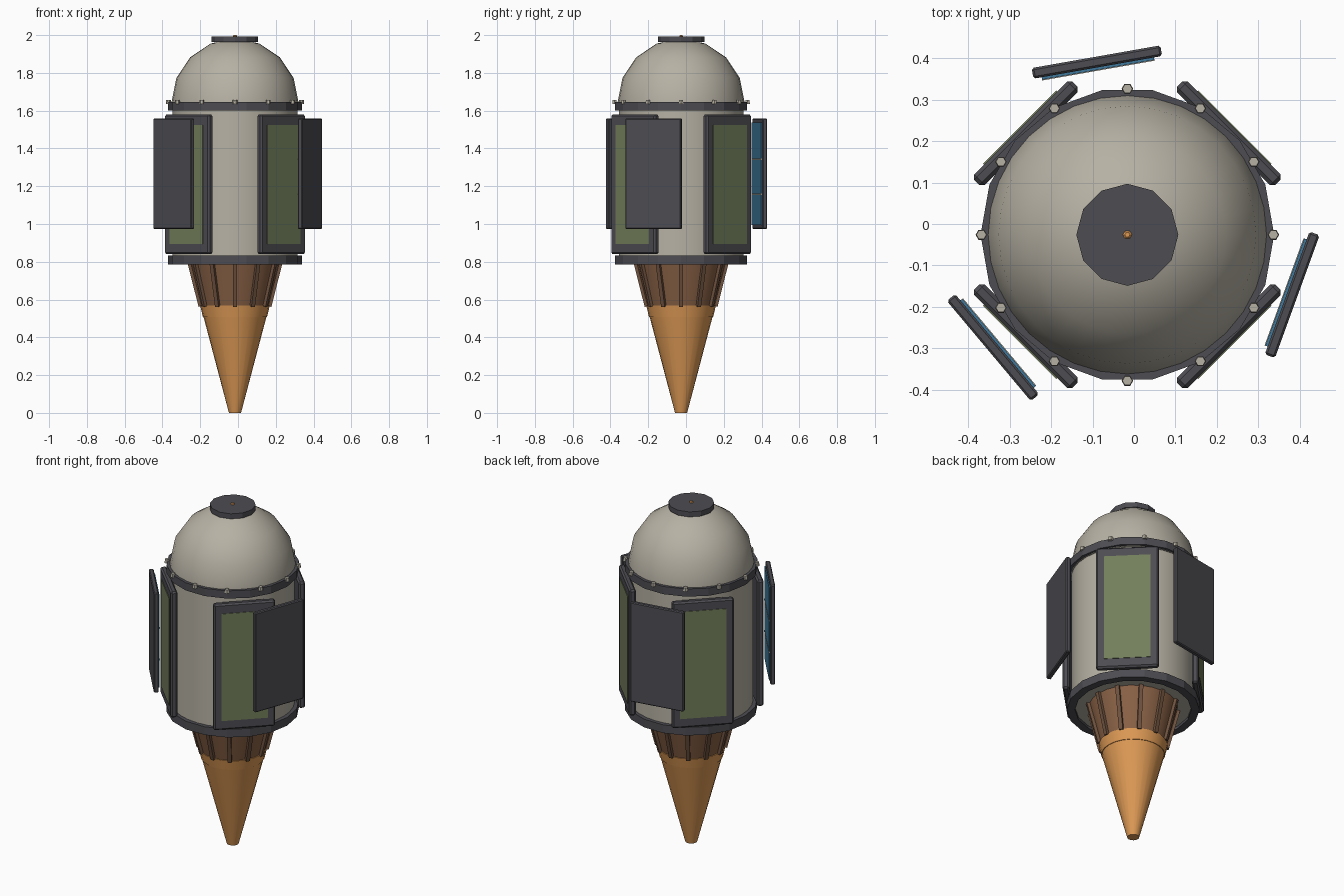
import bpy, bmesh, math
from mathutils import Matrix, Vector

if "Cube" in bpy.data.objects:
    bpy.data.objects.remove(bpy.data.objects["Cube"])

CX, CY = -0.016, -0.026   # main axis


def material(name, rgb):
    m = bpy.data.materials.new(name)
    m.diffuse_color = (*rgb, 1)
    m.use_nodes = True
    m.node_tree.nodes["Principled BSDF"].inputs["Base Color"].default_value = m.diffuse_color
    return m


BEIGE = material("warm grey", (0.47, 0.44, 0.37))
DARK = material("charcoal", (0.075, 0.073, 0.085))
GREEN = material("olive green", (0.17, 0.21, 0.105))
BLUE = material("cell blue", (0.05, 0.19, 0.33))
GOLD = material("orange gold", (0.72, 0.32, 0.09))
BROWN = material("brown", (0.25, 0.12, 0.06))
RIB = material("dark brown", (0.16, 0.085, 0.05))


def finish(name, bm, mat, smooth=None):
    bmesh.ops.recalc_face_normals(bm, faces=bm.faces)
    me = bpy.data.meshes.new(name)
    bm.to_mesh(me)
    bm.free()
    ob = bpy.data.objects.new(name, me)
    bpy.context.collection.objects.link(ob)
    me.materials.append(mat)
    if smooth:
        bpy.ops.object.select_all(action='DESELECT')
        ob.select_set(True)
        bpy.context.view_layer.objects.active = ob
        bpy.ops.object.shade_smooth_by_angle(angle=math.radians(smooth))
    return ob


def lathe(name, profile, sides, mat, smooth=None, closed=False):
    """Spin an (r, z) profile round the main axis; open profiles get end caps."""
    bm = bmesh.new()
    rings = []
    for r, z in profile:
        rings.append([bm.verts.new((CX + r * math.cos(2 * math.pi * i / sides),
                                    CY + r * math.sin(2 * math.pi * i / sides), z))
                      for i in range(sides)])
    pairs = list(zip(rings, rings[1:]))
    if closed:
        pairs.append((rings[-1], rings[0]))
    else:
        bm.faces.new(rings[0])
        bm.faces.new(rings[-1])
    for a, b in pairs:
        for i in range(sides):
            j = (i + 1) % sides
            bm.faces.new((a[i], a[j], b[j], b[i]))
    return finish(name, bm, mat, smooth)


def radial_box(name, angle, dist, z, size, mat, bevel=0, tilt=0):
    """Box of (depth, width, height) facing outward at an angle in degrees."""
    bm = bmesh.new()
    bmesh.ops.create_cube(bm, size=1, matrix=Matrix.Diagonal((*size, 1)))
    if bevel:
        bmesh.ops.bevel(bm, geom=bm.edges[:], offset=bevel, segments=1, affect='EDGES')
    bm.transform(Matrix.Translation((CX, CY, z)) @ Matrix.Rotation(math.radians(angle), 4, 'Z')
                 @ Matrix.Translation((dist, 0, 0)) @ Matrix.Rotation(tilt, 4, 'Y'))
    return finish(name, bm, mat)


# hull
lathe("body", [(0.33, 0.80), (0.33, 1.62)], 32, BEIGE, 30)
R = 0.336
dome = [(R * math.cos(a), 1.645 + R * math.sin(a))
        for a in (math.radians(22.5 * k) for k in range(4))]
lathe("dome", [(R, 1.60)] + dome + [(0.02, 1.98)], 32, BEIGE, 40)
lathe("top_cap", [(0.123, 1.963), (0.123, 1.993)], 12, DARK)
lathe("tip_light", [(0.011, 1.98), (0.011, 1.996), (0.006, 2.0)], 6, GOLD)

# rims round the hull ends
for name, z0, z1 in (("upper_rim", 1.602, 1.647), ("lower_rim", 0.785, 0.833)):
    lathe(name, [(0.31, z0), (0.354, z0), (0.354, z1), (0.31, z1)], 18, DARK, closed=True)

# rim bolts
for k in range(12):
    a = math.radians(30 * k)
    bm = bmesh.new()
    bmesh.ops.create_cone(bm, cap_ends=True, segments=6, radius1=0.014, radius2=0.012, depth=0.022,
                          matrix=Matrix.Translation((CX + 0.352 * math.cos(a),
                                                     CY + 0.352 * math.sin(a), 1.646))
                          @ Matrix.Rotation(math.pi / 6, 4, 'Z'))
    finish("rim_bolt", bm, BEIGE)

# ribbed skirt and lower cone
lathe("skirt", [(0.178, 0.565), (0.24, 0.81)], 24, BROWN, 30)
lean = math.atan2(0.062, 0.245)
for k in range(12):
    radial_box("skirt_rib", 30 * k, 0.214, 0.682, (0.018, 0.022, 0.245), RIB, tilt=lean)
lathe("cone", [(0.032, 0.0), (0.167, 0.51)], 24, GOLD, 30)
lathe("cone_collar", [(0.170, 0.508), (0.184, 0.568)], 24, GOLD, 30)

# framed green panels on the hull
for ang in (45, 135, 225, 315):
    radial_box("panel_frame", ang, 0.346, 1.21, (0.036, 0.335, 0.74), DARK, 0.009)
    radial_box("panel_inset", ang, 0.364, 1.21, (0.006, 0.25, 0.63), GREEN)

# detached outer plates with blue cells on the inner face
for ang in (100, 220, 340):
    radial_box("outer_plate", ang, 0.423, 1.266, (0.026, 0.315, 0.585), DARK, 0.005)
    radial_box("cell_sheet", ang, 0.408, 1.266, (0.008, 0.275, 0.545), BLUE)
    for s in (-1, 1):
        radial_box("cell_divider", ang, 0.406, 1.25 + s * 0.092, (0.008, 0.275, 0.008), BEIGE)
